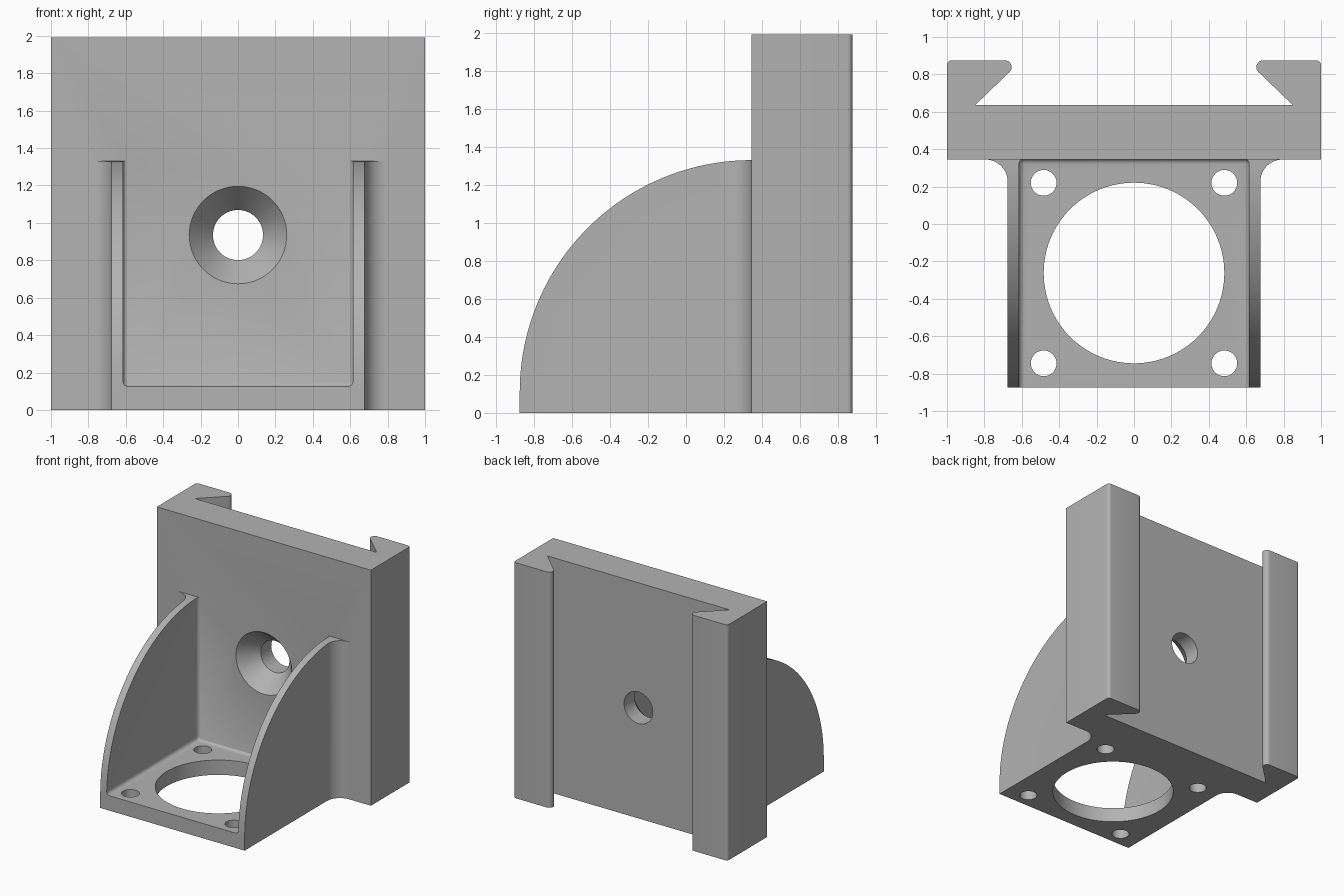
import bpy, bmesh, math
from mathutils import Matrix, Vector

if "Cube" in bpy.data.objects:
    bpy.data.objects.remove(bpy.data.objects["Cube"], do_unlink=True)

grey = bpy.data.materials.new("plain_grey")
grey.use_nodes = True
GREY = (0.45, 0.45, 0.45, 1)
grey.diffuse_color = GREY
grey.node_tree.nodes["Principled BSDF"].inputs["Base Color"].default_value = GREY


def finish(bm, name):
    bmesh.ops.recalc_face_normals(bm, faces=bm.faces)
    mesh = bpy.data.meshes.new(name)
    bm.to_mesh(mesh)
    bm.free()
    mesh.materials.append(grey)
    obj = bpy.data.objects.new(name, mesh)
    bpy.context.collection.objects.link(obj)
    return obj


def prism(name, points, vector):
    """Extrude a closed outline of 3D points along a vector."""
    bm = bmesh.new()
    face = bm.faces.new([bm.verts.new(p) for p in points])
    new = bmesh.ops.extrude_face_region(bm, geom=[face])["geom"]
    bmesh.ops.translate(bm, vec=vector, verts=[v for v in new if isinstance(v, bmesh.types.BMVert)])
    return finish(bm, name)


def cone(name, centre, r1, r2, depth, axis="Z", sides=64):
    bm = bmesh.new()
    turn = Matrix.Rotation(math.radians(-90), 4, "X") if axis == "Y" else Matrix()
    bmesh.ops.create_cone(bm, cap_ends=True, segments=sides, radius1=r1, radius2=r2,
                          depth=depth, matrix=Matrix.Translation(centre) @ turn)
    return finish(bm, name)


def arc(cx, cy, r, start, end, steps):
    angles = [math.radians(start + (end - start) * i / steps) for i in range(steps + 1)]
    return [(cx + r * math.cos(a), cy + r * math.sin(a)) for a in angles]


def combine(target, tool, operation):
    mod = target.modifiers.new(operation.lower(), "BOOLEAN")
    mod.operation, mod.object, mod.solver = operation, tool, "EXACT"
    bpy.context.view_layer.objects.active = target
    bpy.ops.object.modifier_apply(modifier=mod.name)
    bpy.data.objects.remove(tool, do_unlink=True)


def mirrored(half):
    return half + [(-x, y) for x, y in reversed(half)]


FRONT, WALL, PLATE, BACK, HEIGHT = -0.875, 0.675, 0.345, 0.875, 1.99

# Back plate with a dovetail channel
half = [(1, PLATE)] + arc(0.975, BACK - 0.025, 0.025, 0, 90, 6)
half += arc(0.69, BACK - 0.036, 0.036, 90, 225, 10) + [(0.85, 0.635)]
plate = prism("mounting_plate", [(x, y, 0) for x, y in mirrored(half)], (0, 0, HEIGHT))

# Bracket block with flared rear corners, rounded off from the side
half = [(WALL, FRONT)] + arc(WALL + 0.12, PLATE - 0.12, 0.12, 180, 90, 12) + [(WALL + 0.12, 0.5)]
bracket = prism("bracket", [(x, y, -0.2) for x, y in mirrored(half)], (0, 0, 2))
side = [(0.5, 0), (FRONT - 0.0, 0)] + arc(PLATE, 0.11, PLATE - FRONT, 180, 90, 48) + [(0.5, 1.33)]
combine(bracket, prism("side_profile", [(-1.2, y, z) for y, z in side], (2.4, 0, 0)), "INTERSECT")

# Cavity with small fillets along the floor and the rear corners
bm = bmesh.new()
bmesh.ops.create_cube(bm, size=1)
low, high = Vector((-0.615, -1.2, 0.125)), Vector((0.615, PLATE + 0.005, 1.8))
for v in bm.verts:
    v.co = [low[i] if v.co[i] < 0 else high[i] for i in range(3)]
inner = [e for e in bm.edges
         if all(v.co.y > 0 for v in e.verts) and any(v.co.z < 1 for v in e.verts)
         or all(v.co.z < 1 for v in e.verts) and e.verts[0].co.y * e.verts[1].co.y < 0]
bmesh.ops.bevel(bm, geom=inner, offset=0.03, segments=5, profile=0.5, affect="EDGES")
combine(bracket, finish(bm, "cavity"), "DIFFERENCE")

# Large floor opening and four screw holes
combine(bracket, cone("floor_opening", (0, -0.262, 0), 0.483, 0.483, 0.6, sides=96), "DIFFERENCE")
for x in (-0.483, 0.483):
    for y in (-0.745, 0.22):
        combine(bracket, cone("screw_hole", (x, y, 0), 0.069, 0.069, 0.6, sides=32), "DIFFERENCE")

# Join, then drill the countersunk hole through the plate
combine(plate, bracket, "UNION")
combine(plate, cone("bolt_hole", (0, 0.5, 0.935), 0.134, 0.134, 0.8, "Y"), "DIFFERENCE")
combine(plate, cone("countersink", (0, PLATE + 0.05, 0.935), 0.303, 0.134, 0.2, "Y"), "DIFFERENCE")

plate.name = "dovetail_bracket"
bpy.ops.object.select_all(action="DESELECT")
plate.select_set(True)
bpy.context.view_layer.objects.active = plate
bpy.ops.object.shade_smooth_by_angle(angle=math.radians(30))
